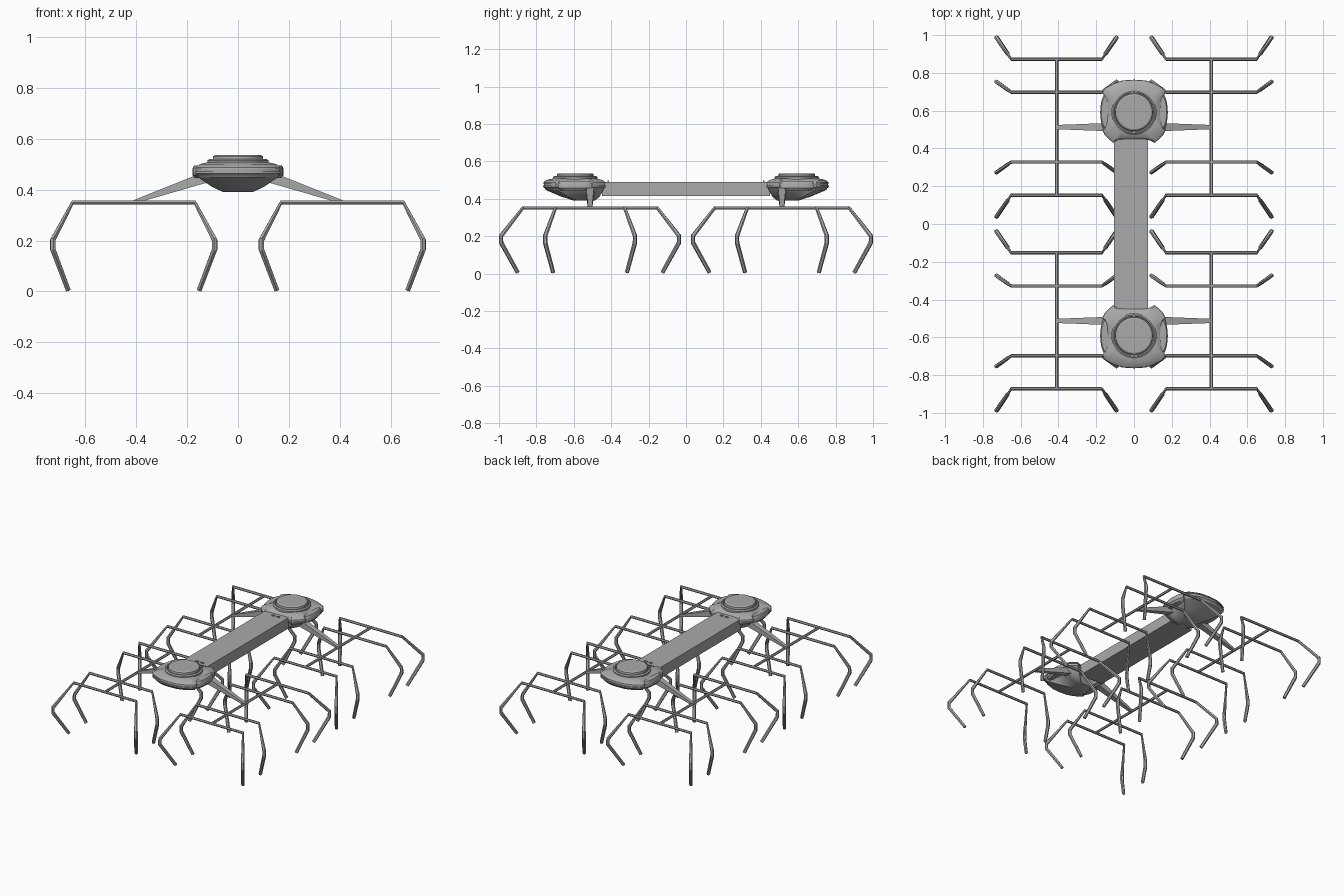
import bpy
import bmesh
import math
from mathutils import Vector

cube = bpy.data.objects.get("Cube")
if cube:
    bpy.data.objects.remove(cube, do_unlink=True)

grey = bpy.data.materials.new("metal_grey")
grey.use_nodes = True
grey.diffuse_color = (0.4, 0.4, 0.4, 1)
grey.node_tree.nodes["Principled BSDF"].inputs["Base Color"].default_value = (0.4, 0.4, 0.4, 1)


def finish(name, bm, smooth=False):
    bmesh.ops.recalc_face_normals(bm, faces=bm.faces)
    mesh = bpy.data.meshes.new(name)
    bm.to_mesh(mesh)
    bm.free()
    mesh.materials.append(grey)
    obj = bpy.data.objects.new(name, mesh)
    bpy.context.collection.objects.link(obj)
    if smooth:
        bpy.ops.object.select_all(action='DESELECT')
        obj.select_set(True)
        bpy.context.view_layer.objects.active = obj
        bpy.ops.object.shade_smooth_by_angle(angle=math.radians(30))
    return obj


def loft(bm, rings):
    """Skin a list of equal-length point rings and cap both ends."""
    loops = [[bm.verts.new(p) for p in ring] for ring in rings]
    n = len(loops[0])
    for a, b in zip(loops, loops[1:]):
        for i in range(n):
            j = (i + 1) % n
            bm.faces.new((a[i], a[j], b[j], b[i]))
    bm.faces.new(loops[0][::-1])
    bm.faces.new(loops[-1])


def tube(bm, points, radii, sides=6):
    """Faceted tube along a path, with one radius per point."""
    pts = [Vector(p) for p in points]
    rings = []
    for i, p in enumerate(pts):
        d = (pts[min(i + 1, len(pts) - 1)] - pts[max(i - 1, 0)]).normalized()
        ref = Vector((0, 1, 0)) if abs(d.y) < 0.8 else Vector((1, 0, 0))
        u = d.cross(ref).normalized()
        v = d.cross(u)
        angles = [2 * math.pi * (k + 0.5) / sides for k in range(sides)]
        rings.append([p + radii[i] * (math.cos(a) * u + math.sin(a) * v) for a in angles])
    loft(bm, rings)


def box(name, x0, x1, y0, y1, z0, z1):
    bm = bmesh.new()
    loft(bm, [[(x0, y0, z), (x1, y0, z), (x1, y1, z), (x0, y1, z)] for z in (z0, z1)])
    return finish(name, bm)


# Half outline of a pod, outer end first, with a notch for the side panel
HALF = [(0, .172), (.06, .168), (.1, .155), (.15, .13), (.168, .107), (.152, .07),
        (.146, 0), (.152, -.065), (.168, -.095), (.152, -.125), (.11, -.163),
        (.085, -.149), (0, -.142)]
OUTLINE = HALF + [(-x, y) for x, y in HALF[-2:0:-1]]

# Scale, height and inward shift of each pod layer
LAYERS = [(.34, .39, .05), (.62, .412, .03), (.92, .447, 0), (.95, .457, 0),
          (1, .463, 0), (1, .472, 0), (.97, .472, 0), (.97, .481, 0),
          (1, .481, 0), (.99, .488, 0), (.9, .5, 0), (.68, .509, 0)]

DOME = [(.12, .5), (.12, .515), (.112, .521), (.106, .521), (.104, .514),
        (.1, .514), (.098, .531), (.09, .536)]


def pod(label, s):
    cy = s * 0.592
    bm = bmesh.new()
    loft(bm, [[(x * k, cy + s * (y * k - shift), z) for x, y in OUTLINE]
              for k, z, shift in LAYERS])
    finish(label + "_pod", bm, True)

    # Raised round hatch with a groove
    bm = bmesh.new()
    loft(bm, [[(r * math.cos(a), cy + r * math.sin(a), z)
               for a in (math.tau * i / 40 for i in range(40))] for r, z in DOME])
    finish(label + "_hatch", bm, True)

    # Lens-shaped side panels
    for side, word in ((1, "left"), (-1, "right")):
        bm = bmesh.new()
        rings = []
        for k, z in ((.75, .445), (1, .458), (1, .484), (.85, .495)):
            rings.append([(side * (.142 + .037 * k * math.cos(a)),
                           cy + .105 * k * math.sin(a), z)
                          for a in (math.tau * i / 20 for i in range(20))])
        loft(bm, rings)
        finish(f"{label}_{word}_side_panel", bm, True)

    # Small vents on the bridge next to the pod
    for x in (-.022, .018):
        box(label + "_vent", x - .01, x + .01, s * .417 - .004, s * .417 + .004, .485, .497)


def leg_module(label, sx, sy):
    cx, cy, top = sx * .41, sy * .513, .35
    # Lengthwise rail
    bm = bmesh.new()
    tube(bm, [(cx, cy - .36, top), (cx, cy + .36, top)], [.009] * 2)
    finish(label + "_rail", bm)

    # Each cross bar and its two bent legs form one faceted tube
    for dy, knee, foot in ((.36, .115, .027), (.185, .055, .012),
                           (-.185, -.055, -.012), (-.36, -.115, -.027)):
        y = cy + dy
        half = [(.24, y, top), (.318, y + knee, .202), (.318, y + knee, .165),
                (.258, y + foot, .006)]
        path = [(cx - x, yy, z) for x, yy, z in reversed(half)]
        path += [(cx + x, yy, z) for x, yy, z in half]
        bm = bmesh.new()
        tube(bm, path, [.011, .012, .012, .009, .009, .012, .012, .011])
        finish(label + "_leg_pair", bm)

    # Tapered arm up to the pod
    bm = bmesh.new()
    rings = []
    for x, z, w, h in ((.12, .452, .023, .024), (.18, .431, .02, .02), (.415, .35, .011, .007)):
        rings.append([(sx * x, cy + a * w, z + b * h)
                      for a, b in ((-1, -1), (1, -1), (1, 1), (-1, 1))])
    loft(bm, rings)
    finish(label + "_arm", bm)


# Bridge between the pods
box("bridge", -.107, .073, -.45, .45, .415, .49)

for sy, end in ((-1, "front"), (1, "back")):
    pod(end, sy)
    for sx, word in ((1, "left"), (-1, "right")):
        leg_module(f"{end}_{word}", sx, sy)
